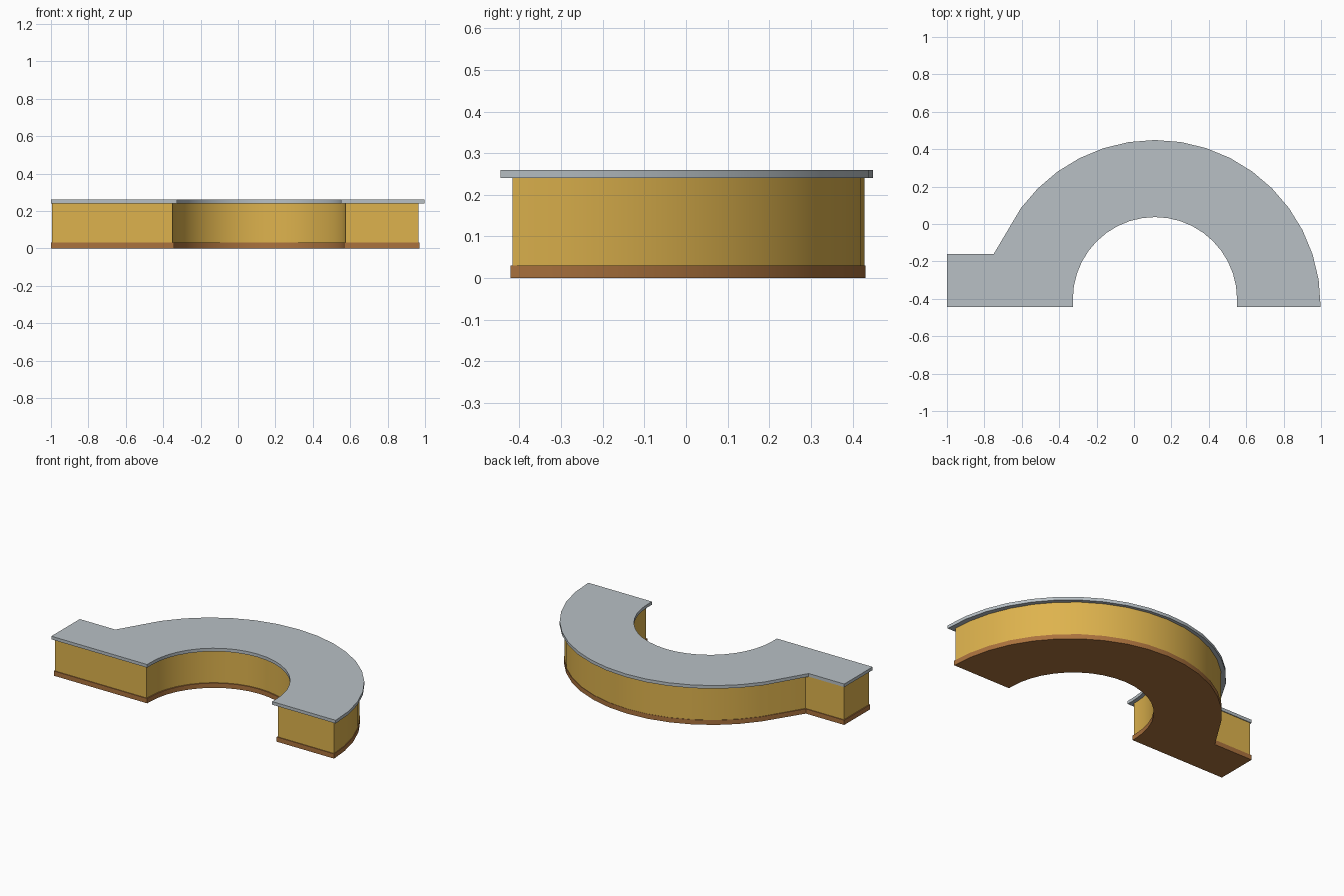
import bpy, bmesh, math

if "Cube" in bpy.data.objects:
    bpy.data.objects.remove(bpy.data.objects["Cube"])

CX = 0.112          # centre line of the curved part
SEG = 20            # segments per half circle


def material(name, rgb):
    m = bpy.data.materials.new(name)
    m.diffuse_color = (*rgb, 1.0)
    m.use_nodes = True
    m.node_tree.nodes["Principled BSDF"].inputs["Base Color"].default_value = m.diffuse_color
    return m


def outline(left, front, back, notch_x, right, top, inner_r, inner_top):
    """Arched counter plan with a short straight wing on the left."""
    pts = [(left, front), (CX - inner_r, front)]
    # inner arc, left to right
    cy = inner_top - inner_r
    for i in range(SEG + 1):
        a = math.pi * (1 - i / SEG)
        p = (CX + inner_r * math.cos(a), cy + inner_r * math.sin(a))
        if p[1] > front + 0.005:
            pts.append(p)
    pts += [(CX + inner_r, front), (right, front)]
    # outer arc, right to left, ending in a straight run to the wing
    cy, rx = -0.435, right - CX
    ry = top - cy
    for i in range(1, 17):
        a = math.pi * i / SEG
        pts.append((CX + rx * math.cos(a), cy + ry * math.sin(a)))
    pts += [(notch_x, back), (left, back)]
    return pts


def slab(name, pts, z0, z1, mat):
    bm = bmesh.new()
    face = bm.faces.new([bm.verts.new((x, y, z0)) for x, y in pts])
    ext = bmesh.ops.extrude_face_region(bm, geom=[face])
    for v in ext["geom"]:
        if isinstance(v, bmesh.types.BMVert):
            v.co.z = z1
    bmesh.ops.recalc_face_normals(bm, faces=bm.faces)
    me = bpy.data.meshes.new(name)
    bm.to_mesh(me)
    bm.free()
    me.materials.append(mat)
    ob = bpy.data.objects.new(name, me)
    bpy.context.collection.objects.link(ob)
    bpy.ops.object.select_all(action='DESELECT')
    bpy.context.view_layer.objects.active = ob
    ob.select_set(True)
    bpy.ops.object.shade_smooth_by_angle(angle=math.radians(25))
    return ob


grey = material("pale_grey_top", (0.48, 0.53, 0.56))
gold = material("golden_panel", (0.73, 0.45, 0.075))
brown = material("brown_skirting", (0.41, 0.17, 0.048))

# skirting board
slab("skirting", outline(-1.0, -0.421, -0.160, -0.73, 0.97, 0.431, 0.455, 0.055),
     0.0, 0.03, brown)
# counter body
slab("counter_body", outline(-0.994, -0.416, -0.165, -0.725, 0.966, 0.429, 0.462, 0.062),
     0.03, 0.24, gold)
# overhanging worktop
slab("worktop", outline(-1.0, -0.445, -0.160, -0.75, 0.998, 0.449, 0.439, 0.037),
     0.24, 0.26, grey)
